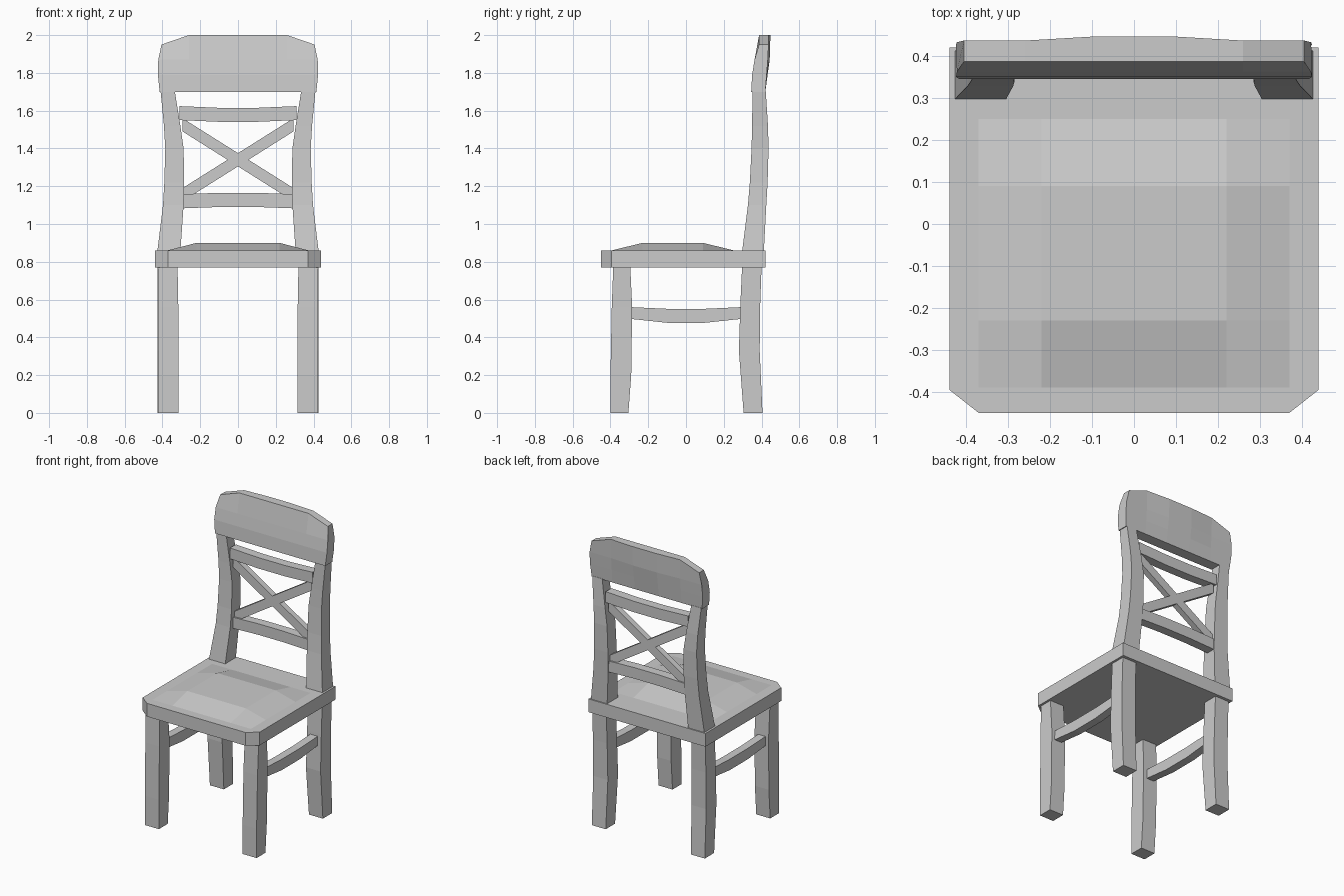
import bpy, bmesh

if "Cube" in bpy.data.objects:
    bpy.data.objects.remove(bpy.data.objects["Cube"])


def finish(name, bm, mirror=False):
    bmesh.ops.recalc_face_normals(bm, faces=bm.faces)
    me = bpy.data.meshes.new(name)
    bm.to_mesh(me)
    bm.free()
    ob = bpy.data.objects.new(name, me)
    bpy.context.collection.objects.link(ob)
    if mirror:
        ob.modifiers.new("Mirror", 'MIRROR').use_mirror_merge = False
    return ob


def loft(name, rings, mirror=False):
    """Skin a row of equal-length rings and cap both ends."""
    bm = bmesh.new()
    rows = [[bm.verts.new(p) for p in r] for r in rings]
    n = len(rows[0])
    for a, b in zip(rows, rows[1:]):
        for i in range(n):
            j = (i + 1) % n
            bm.faces.new((a[i], a[j], b[j], b[i]))
    bm.faces.new(rows[0][::-1])
    bm.faces.new(rows[-1])
    return finish(name, bm, mirror)


def rect(a0, a1, b0, b1):
    return [(a0, b0), (a1, b0), (a1, b1), (a0, b1)]


def upright(name, sections):
    # sections: z, x0, x1, y0, y1
    loft(name, [[(x, y, s[0]) for x, y in rect(*s[1:])] for s in sections], True)


# Seat slab with clipped front corners
outline = [(-0.44, 0.42), (-0.44, -0.395), (-0.37, -0.45),
           (0.37, -0.45), (0.44, -0.395), (0.44, 0.42)]
loft("seat", [[(x, y, z) for x, y in outline] for z in (0.77, 0.86)])

# Raised seat pad: 4x4 grid with the inner corners lifted
bm = bmesh.new()
xs, ys = (-0.37, -0.22, 0.22, 0.37), (-0.39, -0.23, 0.09, 0.25)
g = [[bm.verts.new((x, y, 0.90 if i in (1, 2) and j in (1, 2) else 0.861))
      for j, y in enumerate(ys)] for i, x in enumerate(xs)]
for i in range(3):
    for j in range(3):
        bm.faces.new((g[i][j], g[i + 1][j], g[i + 1][j + 1], g[i][j + 1]))
finish("seat_pad", bm)

# Legs and back posts
upright("front_leg", [(0, 0.315, 0.42, -0.40, -0.305),
                      (0.20, 0.315, 0.42, -0.40, -0.29),
                      (0.56, 0.316, 0.422, -0.393, -0.285),
                      (0.775, 0.32, 0.425, -0.385, -0.295)])
upright("back_leg", [(0, 0.32, 0.425, 0.305, 0.405),
                     (0.33, 0.315, 0.425, 0.28, 0.39),
                     (0.58, 0.318, 0.425, 0.288, 0.393),
                     (0.775, 0.32, 0.425, 0.297, 0.40)])
upright("back_post", [(0.855, 0.305, 0.427, 0.297, 0.412),
                      (1.10, 0.288, 0.397, 0.328, 0.425),
                      (1.22, 0.285, 0.39, 0.338, 0.432),
                      (1.40, 0.288, 0.385, 0.347, 0.437),
                      (1.52, 0.305, 0.392, 0.35, 0.434),
                      (1.705, 0.335, 0.41, 0.352, 0.422)])

# Side stretchers, sagging in the middle
loft("side_stretcher",
     [[(x, y, z) for x, z in rect(0.343, 0.398, lo, hi)]
      for y, lo, hi in ((-0.295, 0.498, 0.56), (-0.1, 0.477, 0.551),
                        (0.1, 0.477, 0.551), (0.295, 0.498, 0.56))], True)

# Back rails, slightly bowed
for name, half, z0, z1, bow in (("upper_rail", 0.31, 1.55, 1.624, -0.009),
                                ("lower_rail", 0.295, 1.083, 1.158, 0.007)):
    loft(name, [[(x, y, z + b) for y, z in rect(0.358, 0.42, z0, z1)]
                for x, b in ((-half, 0), (-0.1, bow), (0.1, bow), (half, 0))])

# Crossed braces
for name, s in (("brace_rising", 1), ("brace_falling", -1)):
    loft(name, [[(x, y, z + 1.34 + s * 0.63 * x) for y, z in rect(0.37, 0.41, -0.035, 0.035)]
                for x in (-0.295, 0.295)])

# Headrest: leaning profile lofted across, with a bulged back
rings = []
for sx, half, top, bulge in ((-1, 0.42, 1.95, 0), (-1, 0.26, 2.0, 0), (-1, 0.09, 2.0, 0.01),
                             (1, 0.09, 2.0, 0.01), (1, 0.26, 2.0, 0), (1, 0.42, 1.95, 0)):
    end = half > 0.4
    profile = [(0.345, 1.70, -0.005), (0.35, 1.79, 0.004), (0.363, 1.87, 0.002),
               (0.387, top, -0.015), (0.437 + bulge, top, -0.015),
               (0.433 + bulge, 1.87, 0.002), (0.427 + bulge / 2, 1.79, 0.004),
               (0.42, 1.70, -0.005)]
    rings.append([(sx * (half + (d if end else 0)), y, z) for y, z, d in profile])
loft("headrest", rings)
